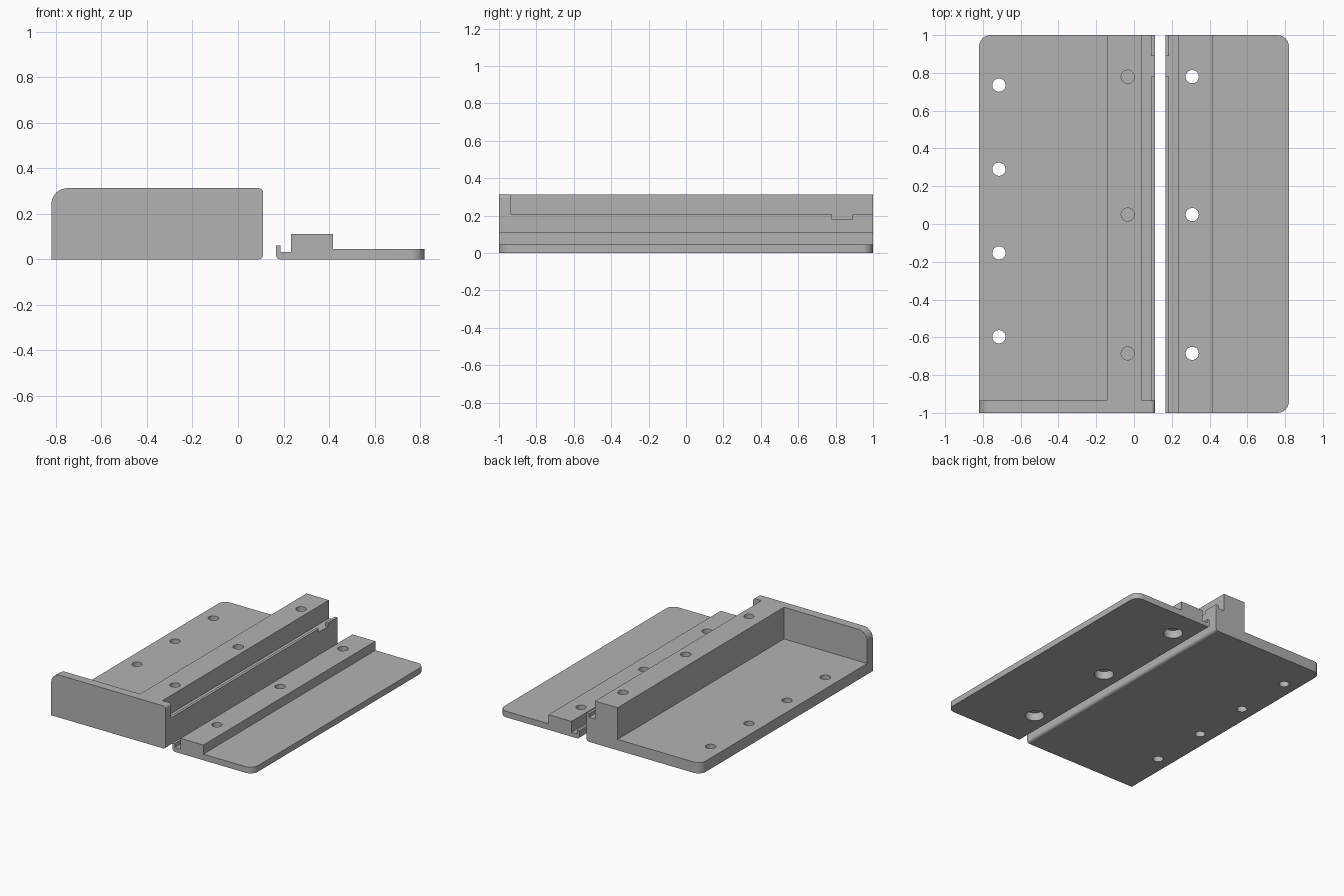
import bpy, bmesh
from mathutils import Vector

if "Cube" in bpy.data.objects:
    bpy.data.objects.remove(bpy.data.objects["Cube"], do_unlink=True)

grey = bpy.data.materials.new("plain grey")
grey.use_nodes = True
COLOUR = (0.45, 0.45, 0.45, 1)
grey.diffuse_color = COLOUR
grey.node_tree.nodes["Principled BSDF"].inputs["Base Color"].default_value = COLOUR


def rounded(points, steps=8):
    """Outline from (x, z, radius) corners, with tangent arcs."""
    out = []
    for i, (x, z, r) in enumerate(points):
        p = Vector((x, z))
        if r == 0:
            out.append(p)
            continue
        a = (Vector(points[i - 1][:2]) - p).normalized() * r
        b = (Vector(points[(i + 1) % len(points)][:2]) - p).normalized() * r
        centre = p + a + b
        for k in range(steps + 1):
            t = k / steps
            d = (-b).lerp(-a, t).normalized() * r
            out.append(centre + d)
    return out


def extrude(name, points, y0, y1, corner_x=None, corner_ys=(), radius=0.06):
    """Extrude a front outline along y, then round chosen upright corners."""
    bm = bmesh.new()
    face = bm.faces.new([bm.verts.new((p.x, y0, p.y)) for p in rounded(points)])
    moved = bmesh.ops.extrude_face_region(bm, geom=[face])["geom"]
    bmesh.ops.translate(bm, vec=(0, y1 - y0, 0),
                        verts=[v for v in moved if isinstance(v, bmesh.types.BMVert)])
    corners = [e for e in bm.edges
               if all(corner_x is not None and abs(v.co.x - corner_x) < 1e-4
                      and any(abs(v.co.y - y) < 1e-4 for y in corner_ys) for v in e.verts)
               and abs(e.verts[0].co.y - e.verts[1].co.y) < 1e-4]
    if corners:
        bmesh.ops.bevel(bm, geom=corners, offset=radius, segments=8,
                        profile=0.5, affect='EDGES')
    bmesh.ops.recalc_face_normals(bm, faces=bm.faces)
    mesh = bpy.data.meshes.new(name)
    bm.to_mesh(mesh)
    bm.free()
    mesh.materials.append(grey)
    ob = bpy.data.objects.new(name, mesh)
    bpy.context.collection.objects.link(ob)
    return ob


def cut(ob, cutter):
    """Subtract the cutter and remove it."""
    cutter.hide_render = True
    mod = ob.modifiers.new("cut", 'BOOLEAN')
    mod.operation, mod.solver, mod.object = 'DIFFERENCE', 'EXACT', cutter
    bpy.ops.object.select_all(action='DESELECT')
    bpy.context.view_layer.objects.active = ob
    ob.select_set(True)
    bpy.ops.object.modifier_apply(modifier=mod.name)
    bpy.data.objects.remove(cutter, do_unlink=True)


def drill(ob, x, ys, z0, z1, r):
    for y in ys:
        bpy.ops.mesh.primitive_cylinder_add(vertices=32, radius=r, depth=z1 - z0,
                                            location=(x, y, (z0 + z1) / 2))
        tool = bpy.context.object
        tool.data.materials.append(grey)
        cut(ob, tool)


def notch(ob, x0, x1, z0, z1):
    box = [(x0, z0, 0), (x1, z0, 0), (x1, z1, 0), (x0, z1, 0)]
    cut(ob, extrude("notch_cutter", box, 0.78, 0.89))


RAIL_YS = (0.78, 0.05, -0.685)
PLATE_YS = (0.735, 0.29, -0.153, -0.597)

# Wide plate with tall rail, groove and hooked lip
tall = extrude("tall_rail_plate", [
    (-0.82, 0, 0), (0.11, 0, 0.02), (0.11, 0.205, 0), (0.09, 0.205, 0),
    (0.09, 0.18, 0), (0.04, 0.18, 0), (0.04, 0.313, 0), (-0.143, 0.313, 0),
    (-0.143, 0.08, 0), (-0.82, 0.08, 0)], -0.935, 1, -0.82, (1,))
drill(tall, -0.715, PLATE_YS, -0.1, 0.2, 0.035)
drill(tall, -0.033, RAIL_YS, 0.1, 0.4, 0.035)
notch(tall, 0.07, 0.2, 0.18, 0.25)

# End wall closing the front of the wide plate
wall = extrude("end_wall", [
    (-0.82, 0, 0), (0.11, 0, 0.02), (0.11, 0.313, 0.02), (-0.82, 0.313, 0.07)],
    -1, -0.935)

# Low plate with short rail, groove and matching lip
low = extrude("low_rail_plate", [
    (0.167, 0, 0.02), (0.82, 0, 0), (0.82, 0.045, 0), (0.418, 0.045, 0),
    (0.418, 0.112, 0), (0.232, 0.112, 0), (0.232, 0.032, 0), (0.186, 0.032, 0),
    (0.186, 0.06, 0), (0.167, 0.06, 0)], -1, 1, 0.82, (-1, 1))
drill(low, 0.308, RAIL_YS, -0.1, 0.2, 0.035)
drill(low, 0.308, RAIL_YS, -0.1, 0.06, 0.065)
notch(low, 0.1, 0.2, 0.032, 0.1)

# Smooth the rounded edges, keep the rest crisp
bpy.ops.object.select_all(action='DESELECT')
for ob in (tall, wall, low):
    ob.select_set(True)
bpy.context.view_layer.objects.active = tall
bpy.ops.object.shade_smooth_by_angle(angle=0.6)
